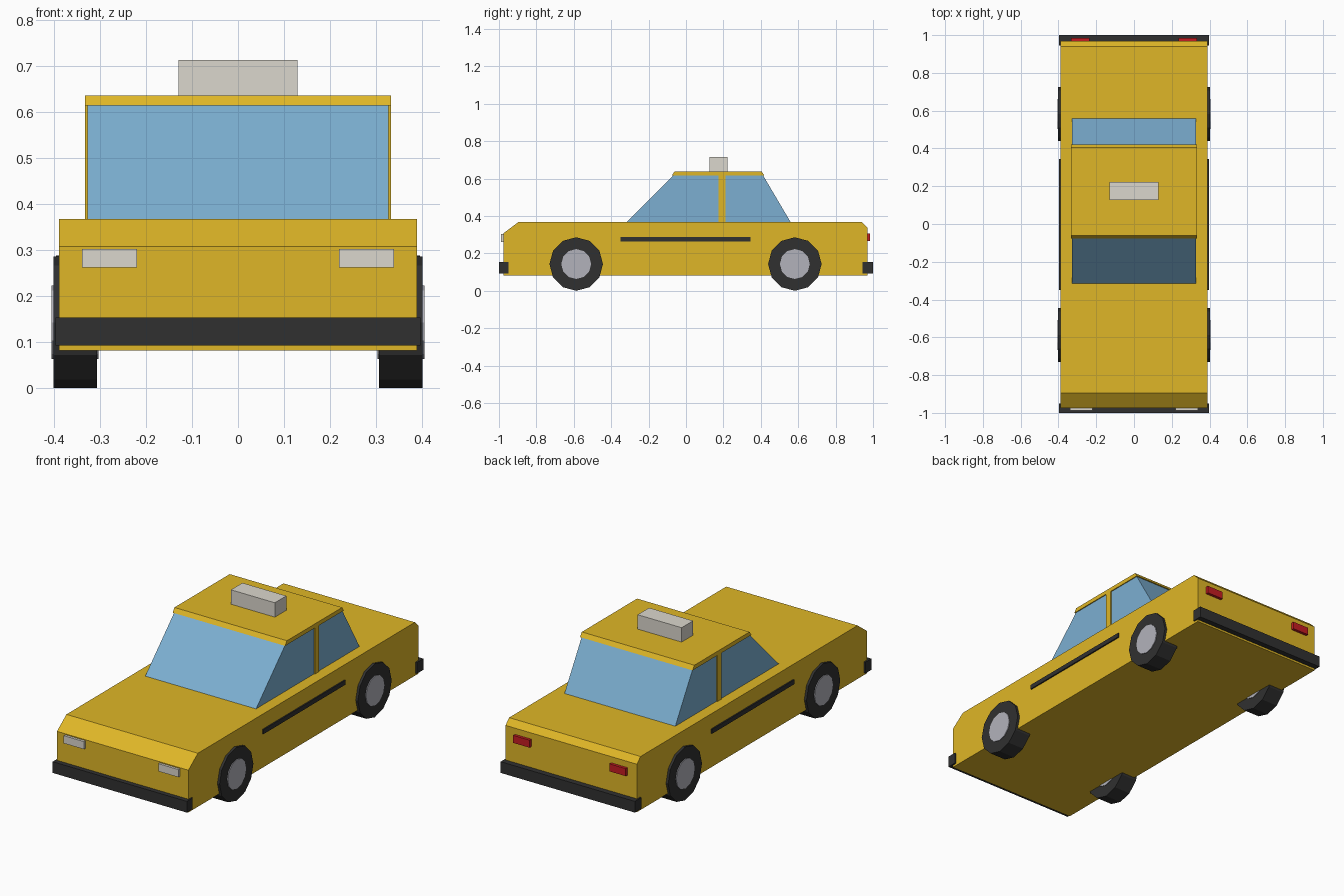
import bpy, bmesh, math
from mathutils import Matrix

if "Cube" in bpy.data.objects:
    bpy.data.objects.remove(bpy.data.objects["Cube"])


def material(name, color):
    m = bpy.data.materials.new(name)
    m.diffuse_color = (*color, 1)
    m.use_nodes = True
    m.node_tree.nodes["Principled BSDF"].inputs["Base Color"].default_value = m.diffuse_color
    return m


YELLOW = material("yellow paint", (0.74, 0.47, 0.02))
GLASS = material("blue glass", (0.20, 0.43, 0.64))
BLACK = material("black rubber", (0.03, 0.03, 0.03))
HUB = material("hub grey", (0.45, 0.45, 0.50))
WHITE = material("warm white", (0.71, 0.68, 0.61))
RED = material("tail red", (0.56, 0.012, 0.016))


def finish(name, bm, mat):
    bmesh.ops.recalc_face_normals(bm, faces=bm.faces)
    mesh = bpy.data.meshes.new(name)
    bm.to_mesh(mesh)
    bm.free()
    mesh.materials.append(mat)
    obj = bpy.data.objects.new(name, mesh)
    bpy.context.collection.objects.link(obj)
    return obj


def extrude_profile(name, profile, x0, x1, mat):
    """Extrude a (y, z) side profile from x0 to x1."""
    bm = bmesh.new()
    face = bm.faces.new([bm.verts.new((x0, y, z)) for y, z in profile])
    ext = bmesh.ops.extrude_face_region(bm, geom=[face])["geom"]
    verts = [v for v in ext if isinstance(v, bmesh.types.BMVert)]
    bmesh.ops.translate(bm, verts=verts, vec=(x1 - x0, 0, 0))
    return finish(name, bm, mat)


def box(name, x, y, z, mat):
    return extrude_profile(name, [(y[0], z[0]), (y[1], z[0]), (y[1], z[1]), (y[0], z[1])],
                           x[0], x[1], mat)


def disc(name, x, y, z, radius, mat):
    """Twelve-sided cylinder lying along x."""
    pts = [(y + radius * math.cos(i * math.pi / 6), z + radius * math.sin(i * math.pi / 6))
           for i in range(12)]
    return extrude_profile(name, pts, x[0], x[1], mat)


# Body with chamfered nose and tail
extrude_profile("body", [(-0.975, 0.082), (0.97, 0.082), (0.97, 0.338), (0.94, 0.368),
                         (-0.895, 0.368), (-0.975, 0.308)], -0.389, 0.389, YELLOW)

# Glass cabin, roof and sign
extrude_profile("cabin_glass", [(-0.318, 0.366), (0.56, 0.366), (0.412, 0.617),
                                (-0.068, 0.617)], -0.328, 0.328, GLASS)
extrude_profile("roof", [(-0.077, 0.615), (0.42, 0.615), (0.405, 0.637), (-0.062, 0.637)],
                -0.333, 0.333, YELLOW)
box("roof_sign", (-0.13, 0.13), (0.126, 0.223), (0.635, 0.714), WHITE)

# Bumpers
box("front_bumper", (-0.397, 0.397), (-1.0, -0.95), (0.093, 0.153), BLACK)
box("rear_bumper", (-0.397, 0.397), (0.945, 1.0), (0.093, 0.153), BLACK)

# Parts repeated on both sides
for side, s in (("left", -1), ("right", 1)):
    box(side + "_door_pillar", (s * 0.31, s * 0.333), (0.175, 0.211), (0.366, 0.617), YELLOW)
    box(side + "_side_trim", (s * 0.38, s * 0.396), (-0.35, 0.345), (0.264, 0.288), BLACK)
    box(side + "_headlight", (s * 0.22, s * 0.34), (-0.988, -0.96), (0.262, 0.303), WHITE)
    box(side + "_tail_light", (s * 0.236, s * 0.333), (0.955, 0.985), (0.265, 0.305), RED)
    for end, y in (("front", -0.587), ("rear", 0.582)):
        disc(f"{end}_{side}_tyre", (s * 0.307, s * 0.402), y, 0.143, 0.143, BLACK)
        disc(f"{end}_{side}_hub", (s * 0.304, s * 0.406), y, 0.143, 0.08, HUB)
